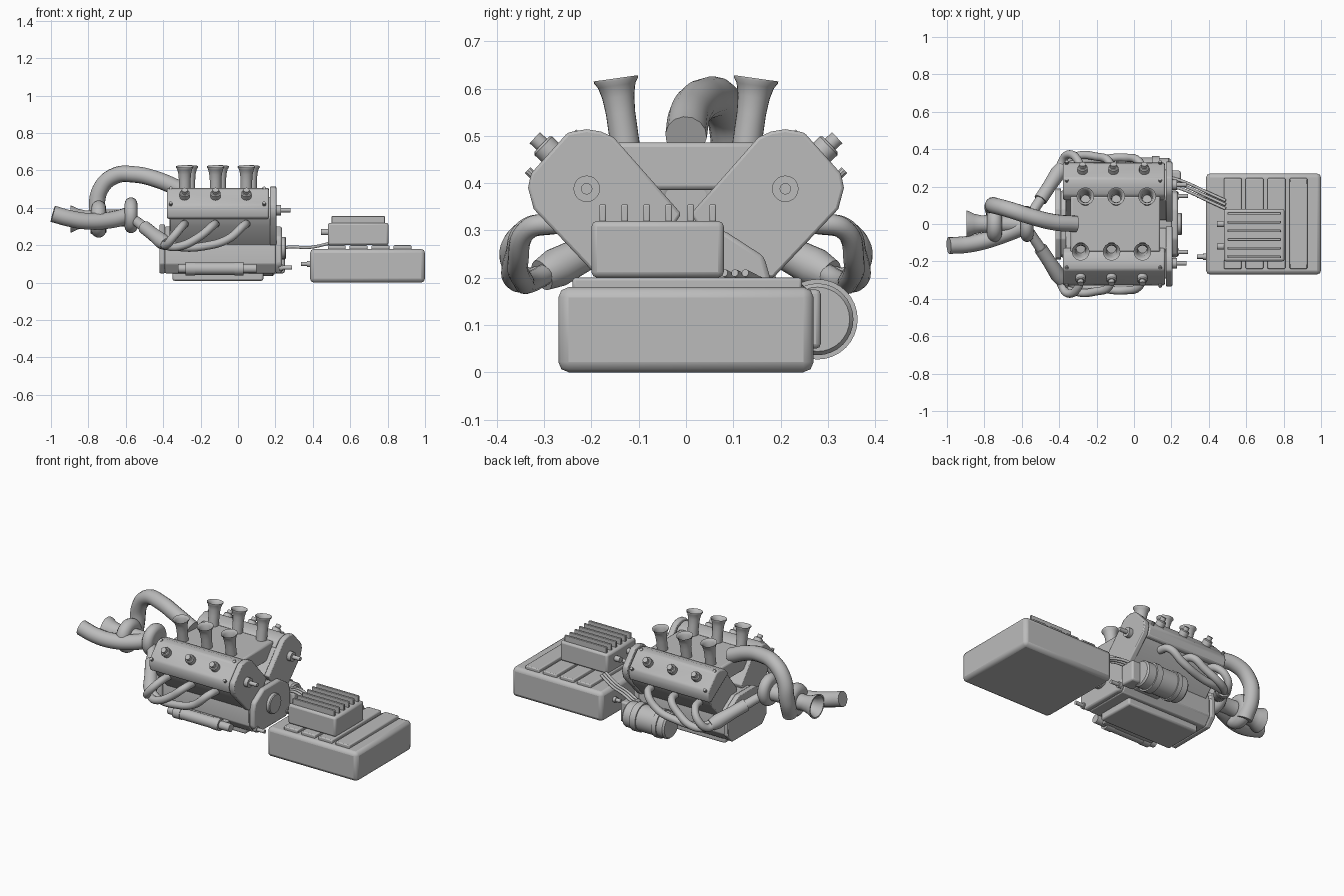
import bpy, bmesh, math
from mathutils import Vector

cube = bpy.data.objects.get("Cube")
if cube:
    bpy.data.objects.remove(cube, do_unlink=True)

metal = bpy.data.materials.new("grey metal")
metal.use_nodes = True
grey = (0.5, 0.5, 0.5, 1)
metal.diffuse_color = grey
metal.node_tree.nodes["Principled BSDF"].inputs["Base Color"].default_value = grey


def finish(name, bm, bevel=0, segments=2):
    bmesh.ops.recalc_face_normals(bm, faces=bm.faces)
    mesh = bpy.data.meshes.new(name)
    bm.to_mesh(mesh)
    bm.free()
    obj = bpy.data.objects.new(name, mesh)
    bpy.context.collection.objects.link(obj)
    mesh.materials.append(metal)
    if bevel:
        mod = obj.modifiers.new("bevel", "BEVEL")
        mod.width, mod.segments = bevel, segments
    bpy.ops.object.select_all(action="DESELECT")
    obj.select_set(True)
    bpy.context.view_layer.objects.active = obj
    bpy.ops.object.shade_smooth_by_angle(angle=math.radians(35))
    return obj


def box(name, x, y, z, bevel=0.005):
    bm = bmesh.new()
    bmesh.ops.create_cube(bm, size=1)
    for v in bm.verts:
        for i, (lo, hi) in enumerate((x, y, z)):
            v.co[i] = lo if v.co[i] < 0 else hi
    return finish(name, bm, bevel)


def extrude(name, outline, x0, x1, bevel=0.005):
    """Outline in (y, z), extruded along x."""
    bm = bmesh.new()
    face = bm.faces.new([bm.verts.new((x0, y, z)) for y, z in outline])
    out = bmesh.ops.extrude_face_region(bm, geom=[face])["geom"]
    for v in out:
        if isinstance(v, bmesh.types.BMVert):
            v.co.x = x1
    return finish(name, bm, bevel)


def lathe(name, profile, origin, axis=(1, 0, 0), sides=28, closed=False):
    """Profile of (distance along axis, radius)."""
    turn = Vector(axis).to_track_quat("Z", "Y")
    bm = bmesh.new()
    rings = []
    for t, r in profile:
        angles = [math.tau * i / sides for i in range(sides)]
        rings.append([bm.verts.new(Vector(origin) + turn @ Vector(
            (r * math.cos(a), r * math.sin(a), t))) for a in angles])
    pairs = list(zip(rings, rings[1:]))
    if closed:
        pairs.append((rings[-1], rings[0]))
    else:
        bm.faces.new(rings[0])
        bm.faces.new(rings[-1])
    for a, b in pairs:
        for i in range(sides):
            j = (i + 1) % sides
            bm.faces.new((a[i], a[j], b[j], b[i]))
    return finish(name, bm)


def tube(name, points, radius):
    curve = bpy.data.curves.new(name, "CURVE")
    curve.dimensions = "3D"
    curve.bevel_depth, curve.bevel_resolution = radius, 5
    curve.use_fill_caps = True
    spline = curve.splines.new("BEZIER")
    spline.bezier_points.add(len(points) - 1)
    for bp, p in zip(spline.bezier_points, points):
        bp.co = p
        bp.handle_left_type = bp.handle_right_type = "AUTO"
    curve.materials.append(metal)
    obj = bpy.data.objects.new(name, curve)
    bpy.context.collection.objects.link(obj)
    return obj


def mirrored(points, s):
    return [(s * y, z) for y, z in points]


def symmetric(points):
    return points + [(-y, z) for y, z in reversed(points)]


# Crankcase, sump and end covers
case = symmetric([(.08, .3), (.165, .245), (.178, .2), (.178, .1), (.14, .05)])
extrude("crankcase", case, -.39, .2)
extrude("rear_plate", symmetric([(.08, .31), (.18, .25), (.19, .2), (.19, .1), (.145, .05)]), -.42, -.39)
extrude("timing_cover", case, .2, .235, .01)
lathe("crank_hub", [(0, .06), (.022, .06), (.027, .055)], (.23, 0, .185))
box("oil_sump", (-.35, .135), (-.12, .12), (.01, .06), .01)
box("valley_plenum", (-.34, .14), (-.15, .15), (.385, .486), .01)

# Cylinder banks
plate = [(.01, .335), (.153, .497), (.18, .509), (.21, .514), (.25, .507),
         (.328, .42), (.334, .39), (.322, .345), (.185, .2), (.1, .2)]
cover = [(.125, .455), (.155, .49), (.21, .507), (.245, .5),
         (.322, .417), (.328, .385), (.316, .345), (.295, .34)]
head = [(.02, .32), (.13, .46), (.292, .345), (.27, .3), (.175, .2), (.06, .2)]
for s, side in ((1, "back"), (-1, "front")):
    extrude(side + "_head", mirrored(head, s), -.365, .175)
    extrude(side + "_cam_cover", mirrored(cover, s), -.38, .165, .008)
    extrude(side + "_end_plate", mirrored(plate, s), .17, .205, .006)
    lathe(side + "_cam_shaft", [(0, .028), (.025, .028), (.025, .012), (.075, .012)],
          (.205, s * .21, .388), sides=20)
    lathe(side + "_lower_shaft", [(0, .018), (.02, .018), (.02, .011), (.07, .011)],
          (.22, s * .15, .08), sides=16)
    out = (0, s * .72, .69)
    for x in (-.36, .14):
        for y, z in ((.225, .495), (.322, .415)):
            lathe(side + "_cover_bolt", [(0, .009), (.018, .009)], (x, s * y, z), out, 10)
    for i in range(3):
        x = -.285 + .165 * i + (.01 if s > 0 else 0)
        # Ignition caps
        lathe(side + "_coil_cap", [(0, .027), (.03, .027), (.035, .022), (.035, .016), (.055, .016)],
              (x, s * .28, .458), out, 16)
        # Hollow intake trumpets
        tx = x + (.015 if s > 0 else 0)
        lathe(side + "_intake_trumpet",
              [(0, .031), (.08, .031), (.115, .034), (.14, .04), (.15, .047), (.155, .047),
               (.152, .042), (.14, .034), (.11, .027), (.03, .024)],
              (tx, s * .127, .468), (0, s * .14, .99), 24)

    # Exhaust headers run down, forward and merge into a collector
    merge = (-.40, s * .285, .215)
    runs = (
        [(-.285, .27, .315), (-.3, .34, .3), (-.35, .372, .24), (-.385, .335, .2)],
        [(-.12, .27, .315), (-.135, .335, .305), (-.2, .36, .25), (-.31, .362, .195), (-.375, .32, .195)],
        [(.045, .27, .315), (.03, .33, .305), (-.05, .355, .235), (-.18, .345, .195), (-.31, .33, .19)],
    )
    for run in runs:
        tube(side + "_header", [(x, s * y, z) for x, y, z in run] + [merge], .022)
    a, b = Vector((-.385, s * .305, .205)), Vector((-.5, s * .13, .295))
    n = (b - a).length
    lathe(side + "_collector", [(0, .034), (.04, .042), (n * .6, .036), (n, .036), (n, .028), (n + .11, .026)],
          a, b - a, 20)


# Turbocharger
def volute(name, x, z, major, minor):
    ring = [(minor * math.cos(k * math.tau / 14), major + minor * math.sin(k * math.tau / 14))
            for k in range(14)]
    lathe(name, ring, (x, 0, z), closed=True)


volute("turbine_volute", -.572, .36, .062, .034)
volute("compressor_volute", -.745, .34, .06, .04)
lathe("turbine_housing", [(-.03, .05), (.03, .05)], (-.572, 0, .36))
lathe("turbo_shaft_housing", [(0, .06), (.04, .045), (.14, .045), (.18, .055)], (-.75, 0, .345))
lathe("compressor_inlet",
      [(0, .05), (-.07, .046), (-.11, .055), (-.14, .07), (-.15, .072), (-.15, .064), (-.12, .05), (-.07, .038)],
      (-.745, 0, .34))
tube("charge_pipe", [(-.745, .05, .27), (-.755, .095, .38), (-.735, .095, .5),
                     (-.66, .075, .57), (-.55, .04, .578), (-.43, .01, .55), (-.31, 0, .5)], .044)
tube("tail_pipe", [(-.58, -.01, .36), (-.68, -.05, .335), (-.8, -.09, .328),
                   (-.9, -.11, .343), (-.99, -.115, .368)], .045)

# Side ancillaries
lathe("oil_cooler", [(0, .024), (.04, .024), (.04, .036), (.09, .036), (.09, .033), (.3, .033),
                     (.3, .036), (.35, .036), (.35, .024), (.42, .024)], (-.32, -.21, .075), sides=20)
box("oil_cooler_bracket", (-.28, .06), (-.2, -.12), (.05, .1))
lathe("electric_motor", [(0, .07), (.01, .078), (.05, .078), (.05, .085), (.08, .085), (.08, .078),
                         (.19, .078), (.19, .085), (.23, .085), (.23, .076), (.28, .076), (.29, .068)],
      (-.095, .278, .112), sides=32)
box("motor_terminal_box", (.17, .25), (.19, .285), (.05, .175), .01)
box("motor_bracket", (-.03, .14), (.14, .24), (.08, .15))
for i in range(3):
    d = .022 * i
    tube("power_cable", [(.19, .25 - d, .17), (.27, .225 - d, .19), (.38, .175 - d, .188), (.49, .125 - d, .21)], .008)

# Battery pack with ribbed lid
box("battery_case", (.385, 1), (-.27, .27), (0, .18), .022)
for x in (.48, .597, .714, .832):
    box("battery_rib", (x, x + .095), (-.24, .245), (.17, .2), .006)
for y in (.15, -.175):
    lathe("battery_connector", [(0, .011), (.03, .011), (.03, .017), (.06, .017)], (.338, y, .1), sides=14)

# Power inverter with cooling fins
box("inverter_case", (.48, .805), (-.2, .08), (.2, .32), .012)
for i in range(6):
    y = -.176 + .0465 * i
    box("inverter_fin", (.5, .785), (y - .007, y + .007), (.31, .355), .003)
for y in (-.12, 0):
    lathe("inverter_connector", [(0, .017), (.04, .017)], (.445, y, .27), sides=14)
